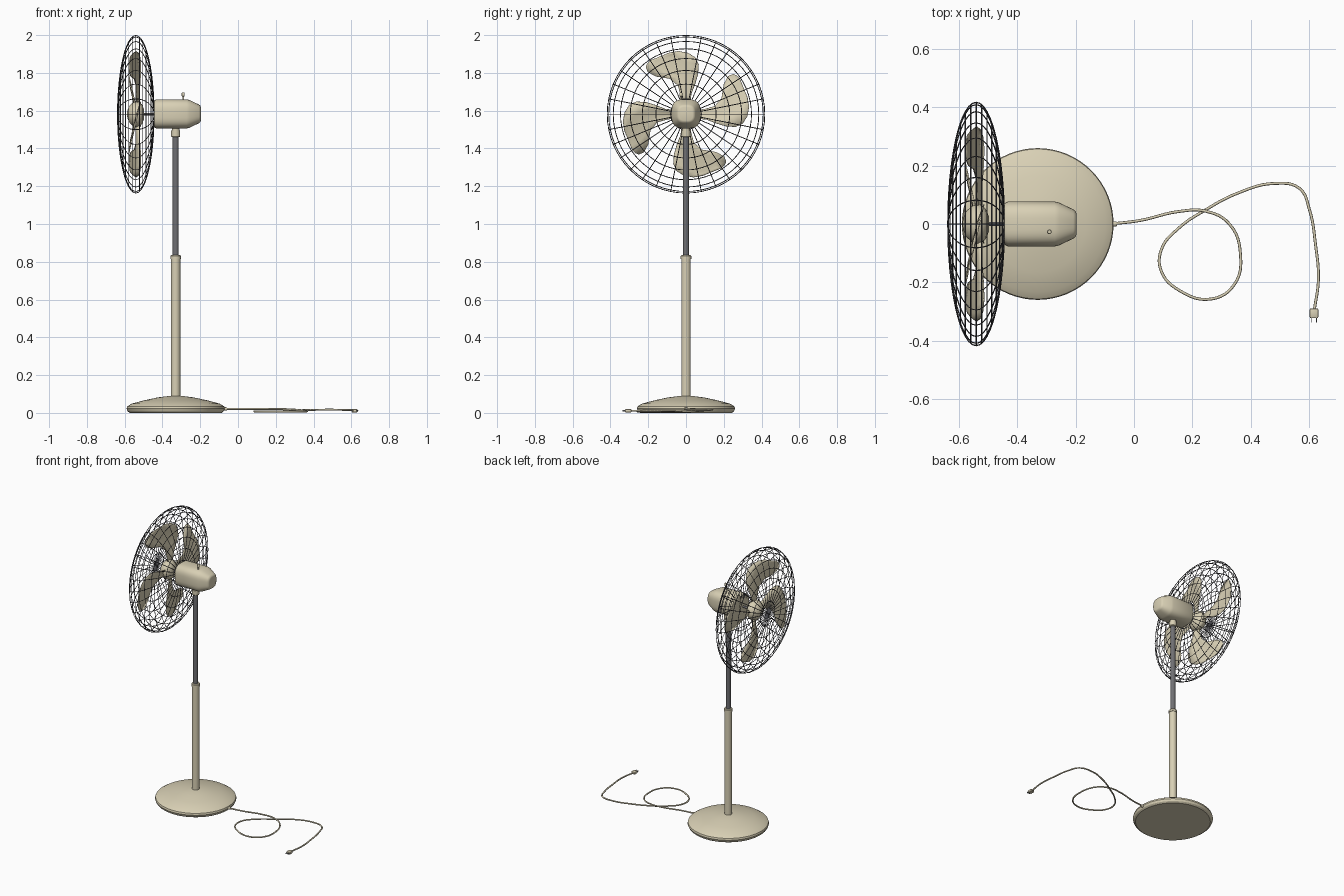
import bpy, bmesh
from math import sin, cos, pi, copysign
from mathutils import Matrix, Vector

if "Cube" in bpy.data.objects:
    bpy.data.objects.remove(bpy.data.objects["Cube"])


def material(name, r, g, b):
    m = bpy.data.materials.new(name)
    m.diffuse_color = (r, g, b, 1)
    m.use_nodes = True
    m.node_tree.nodes["Principled BSDF"].inputs["Base Color"].default_value = m.diffuse_color
    return m


CREAM = material("cream", 0.69, 0.63, 0.46)
STEEL = material("dark_steel", 0.16, 0.16, 0.17)
WIRE = material("wire", 0.08, 0.08, 0.09)
PX, FZ = -0.33, 1.581          # pole x, fan axis height
CX = -0.541                    # centre of the guard


def finish(obj, mat, angle=35):
    obj.data.materials.clear()
    obj.data.materials.append(mat)
    bpy.ops.object.select_all(action='DESELECT')
    obj.select_set(True)
    bpy.context.view_layer.objects.active = obj
    bpy.ops.object.shade_smooth_by_angle(angle=angle * pi / 180)
    return obj


def mesh_object(name, bm, mat, angle=35):
    bmesh.ops.recalc_face_normals(bm, faces=bm.faces)
    me = bpy.data.meshes.new(name)
    bm.to_mesh(me)
    bm.free()
    obj = bpy.data.objects.new(name, me)
    bpy.context.collection.objects.link(obj)
    return finish(obj, mat, angle)


def lathe(name, profile, loc, mat, axis='Z', n=32, power=2, angle=35):
    """Loft (height, radius) sections; power > 2 gives a rounded-square section."""
    bm = bmesh.new()
    rings = []
    for h, r in profile:
        ring = []
        for i in range(n):
            c, s = cos(2 * pi * i / n), sin(2 * pi * i / n)
            a = r * copysign(abs(c) ** (2 / power), c)
            b = r * copysign(abs(s) ** (2 / power), s)
            p = (a, b, h) if axis == 'Z' else (h, a, b)
            ring.append(bm.verts.new(Vector(loc) + Vector(p)))
        rings.append(ring)
    for lo, hi in zip(rings, rings[1:]):
        for i in range(n):
            j = (i + 1) % n
            bm.faces.new((lo[i], lo[j], hi[j], hi[i]))
    bm.faces.new(rings[0])
    bm.faces.new(rings[-1])
    return mesh_object(name, bm, mat, angle)


def tube(name, paths, radius, mat, cyclic=False, smooth=False, res=1):
    cu = bpy.data.curves.new(name, 'CURVE')
    cu.dimensions = '3D'
    cu.bevel_depth, cu.bevel_resolution = radius, res
    cu.use_fill_caps = True
    cu.resolution_u = 6
    for path in paths:
        sp = cu.splines.new('BEZIER' if smooth else 'POLY')
        pts = sp.bezier_points if smooth else sp.points
        pts.add(len(path) - 1)
        for q, p in zip(pts, path):
            if smooth:
                q.co = p
                q.handle_left_type = q.handle_right_type = 'AUTO'
            else:
                q.co = (*p, 1)
        sp.use_cyclic_u = cyclic
    obj = bpy.data.objects.new(name, cu)
    bpy.context.collection.objects.link(obj)
    bpy.ops.object.select_all(action='DESELECT')
    obj.select_set(True)
    bpy.context.view_layer.objects.active = obj
    bpy.ops.object.convert(target='MESH')
    return finish(bpy.context.view_layer.objects.active, mat, 60)


def box(name, loc, size, mat, bevel=0.0):
    bm = bmesh.new()
    bmesh.ops.create_cube(bm, size=1, matrix=Matrix.Translation(loc) @ Matrix.Diagonal((*size, 1)))
    if bevel:
        bmesh.ops.bevel(bm, geom=bm.edges[:], offset=bevel, segments=2, affect='EDGES', profile=0.5)
    return mesh_object(name, bm, mat)


# Stand: base, telescoping pole and neck
lathe("base", [(0, 0.243), (0.008, 0.254), (0.022, 0.26), (0.034, 0.257), (0.049, 0.233),
               (0.067, 0.165), (0.082, 0.095), (0.09, 0.03)], (PX, 0, 0), CREAM, n=64, angle=25)
lathe("lower_pole", [(0.08, 0.025), (0.815, 0.025), (0.816, 0.028), (0.83, 0.028), (0.835, 0.024)],
      (PX, 0, 0), CREAM)
lathe("upper_pole", [(0.82, 0.016), (1.48, 0.016)], (PX, 0, 0), STEEL)
lathe("neck", [(1.46, 0.021), (1.464, 0.024), (1.495, 0.024), (1.496, 0.02), (1.53, 0.02)],
      (PX, 0, 0), CREAM)

# Motor housing, oscillation knob, shaft and hub
lathe("motor_housing", [(-0.447, 0.062), (-0.443, 0.071), (-0.432, 0.077), (-0.272, 0.077),
                        (-0.256, 0.073), (-0.208, 0.05), (-0.2, 0.044), (-0.197, 0.036)],
      (0, 0, FZ + 0.002), CREAM, 'X', n=48, power=3)
lathe("oscillation_knob", [(1.64, 0.005), (1.675, 0.005), (1.677, 0.008), (1.692, 0.008), (1.695, 0.006)],
      (-0.29, -0.027, 0), CREAM, n=16)
lathe("shaft", [(-0.53, 0.007), (-0.44, 0.007)], (0, 0, FZ), STEEL, 'X', n=16)
lathe("hub", [(-0.588, 0.006), (-0.584, 0.024), (-0.573, 0.046), (-0.557, 0.061), (-0.537, 0.068),
              (-0.525, 0.066), (-0.508, 0.052), (-0.497, 0.025)], (0, 0, FZ), CREAM, 'X')

# Four pitched blades; each row is (right edge, left edge) as seen from behind
ROWS = [((-0.02, 0.045), (0.02, 0.045)), ((-0.028, 0.11), (0.028, 0.10)),
        ((-0.048, 0.16), (0.043, 0.152)), ((-0.063, 0.21), (0.085, 0.188)),
        ((-0.067, 0.262), (0.16, 0.2)), ((-0.05, 0.3), (0.202, 0.223)),
        ((-0.01, 0.325), (0.213, 0.25)), ((0.04, 0.334), (0.206, 0.268)),
        ((0.09, 0.325), (0.185, 0.287))]
bm = bmesh.new()
COLS = 5
for k in range(4):
    turn = Matrix.Rotation(k * pi / 2, 3, 'X')
    grid = []
    for (v0, u0), (v1, u1) in ROWS:
        row = []
        for c in range(COLS):
            t = c / (COLS - 1)
            v, u = v0 + (v1 - v0) * t, u0 + (u1 - u0) * t
            x = -0.53 - 0.23 * v - 0.008 * sin(pi * t)
            row.append(bm.verts.new(turn @ Vector((x, -v, u)) + Vector((0, 0, FZ))))
        grid.append(row)
    for a, b in zip(grid, grid[1:]):
        for c in range(COLS - 1):
            bm.faces.new((a[c], a[c + 1], b[c + 1], b[c]))
blades = mesh_object("blades", bm, CREAM, 50)
mod = blades.modifiers.new("thickness", 'SOLIDIFY')
mod.thickness, mod.offset = 0.004, 0

# Wire guard: squashed sphere of meridian and ring wires
DEPTH, RAD = 0.097, 0.417


def guard_point(lat, lon):
    return (CX - DEPTH * cos(lat), RAD * sin(lat) * cos(lon), FZ + RAD * sin(lat) * sin(lon))


tube("guard_spokes", [[guard_point(2 * pi * i / 48, pi * k / 16) for i in range(48)]
                      for k in range(16)], 0.0022, WIRE, cyclic=True, res=0)
tube("guard_rings", [[guard_point(pi * k / 16, 2 * pi * i / 64) for i in range(64)]
                     for k in range(1, 16)], 0.0022, WIRE, cyclic=True, res=0)

# Power cord with a loop, strain relief and plug
CORD = [(-0.08, 0, 0.021), (0.02, 0.012, 0.021), (0.155, 0.043, 0.021), (0.245, 0.044, 0.02),
        (0.327, 0, 0.015), (0.365, -0.105, 0.009), (0.344, -0.207, 0.008), (0.265, -0.257, 0.008),
        (0.156, -0.228, 0.008), (0.094, -0.163, 0.008), (0.094, -0.087, 0.008),
        (0.156, -0.012, 0.008), (0.238, 0.044, 0.009), (0.361, 0.108, 0.015),
        (0.481, 0.139, 0.017), (0.567, 0.122, 0.016), (0.601, 0.05, 0.015),
        (0.622, -0.07, 0.013), (0.632, -0.19, 0.012), (0.618, -0.295, 0.011)]
tube("power_cord", [CORD], 0.005, CREAM, smooth=True, res=2)
lathe("strain_relief", [(-0.085, 0.01), (-0.065, 0.009), (-0.058, 0.007)], (0, 0, 0.021), CREAM, 'X', n=16)
box("plug", (0.617, -0.306, 0.011), (0.03, 0.034, 0.018), CREAM, 0.005)
for side in (-1, 1):
    box("plug_prong", (0.617 + side * 0.008, -0.328, 0.011), (0.003, 0.018, 0.008), STEEL)
